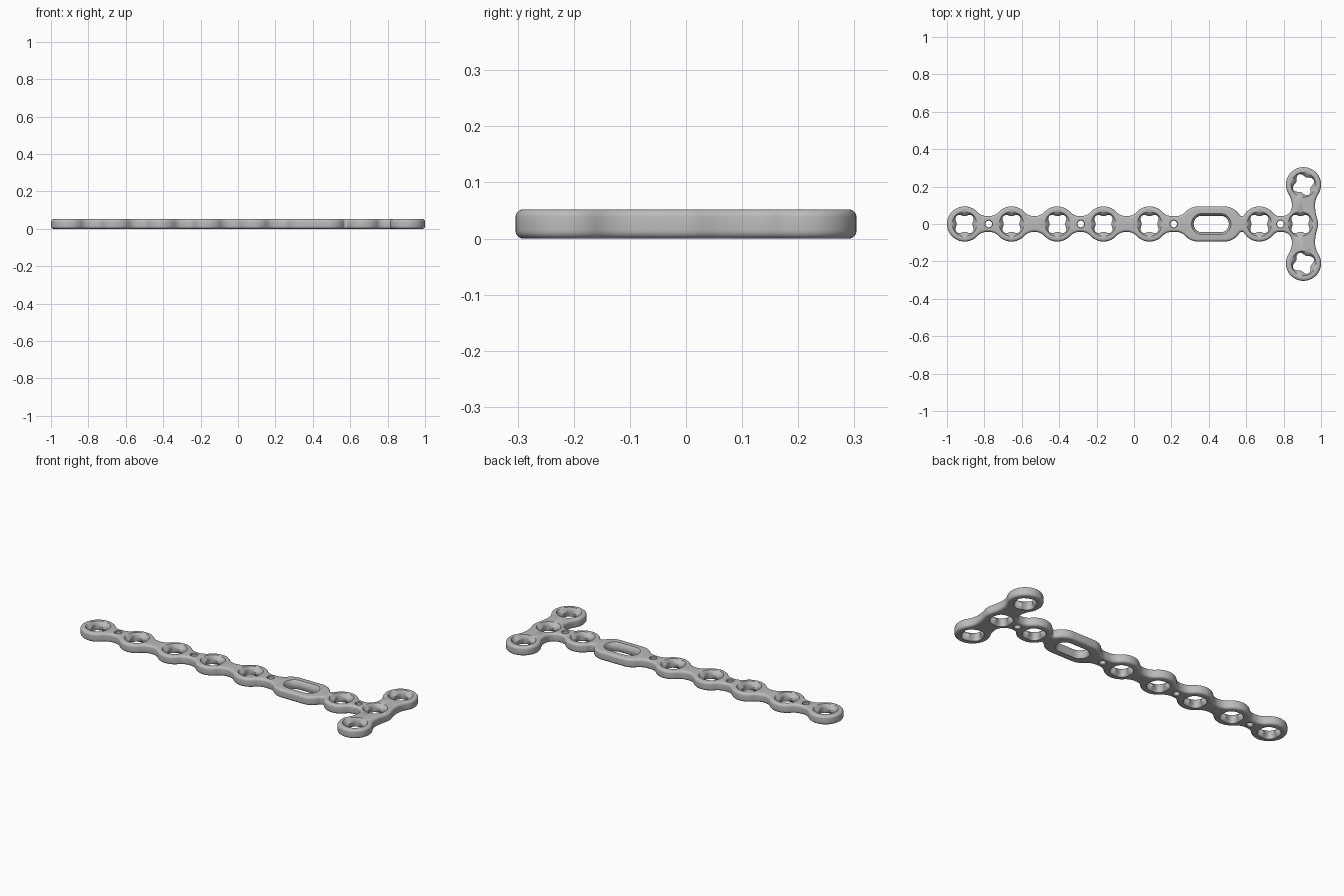
import bpy, bmesh, math
from math import cos, sin, radians, pi, sqrt, acos, degrees

if "Cube" in bpy.data.objects:
    bpy.data.objects.remove(bpy.data.objects["Cube"])

H, R, BEV = 0.052, 0.094, 0.014      # plate height, ring radius, edge rounding
NECK = 0.042                          # half width of the necks
RINGS = [-0.906, -0.655, -0.41, -0.163, 0.083]
SLOT, SLOT_A = 0.413, 0.07
LAST, HEAD = 0.67, 0.89
ARM = (0.906, 0.21)


def arc(cx, cy, r, a0, a1, step=6):
    n = max(2, int(abs(a1 - a0) / step) + 1)
    return [(cx + r * cos(radians(a0 + (a1 - a0) * i / n)),
             cy + r * sin(radians(a0 + (a1 - a0) * i / n))) for i in range(n + 1)]


def fillet(h, n):
    """Radius and contact angle of the concave arc joining a ring to a neck."""
    r = (h * h + n * n - R * R) / (2 * (R - n))
    return r, degrees(acos(h / (R + r)))


# Upper half of the outline, from the left tip to the right tip
circles = [(x, x) for x in RINGS] + [(SLOT - SLOT_A, SLOT + SLOT_A), (LAST, LAST)]
up, start = [], 180
for i, (xl, xr) in enumerate(circles):
    nxt = circles[i + 1][0] if i + 1 < len(circles) else HEAD
    h = min((nxt - xr) / 2, 0.12)
    r, t = fillet(h, NECK)
    if xl != xr:
        up += arc(xl, 0, R, start, 90) + arc(xr, 0, R, 90, t)
    else:
        up += arc(xl, 0, R, start, t)
    up += arc(xr + h, NECK + r, r, 180 + t, 270)
    if i + 1 < len(circles):
        up += arc(nxt - h, NECK + r, r, 270, 360 - t)
        start = 180 - t
# Corner into the cross arm, arm ring, then head ring
ax, ay = ARM
n, yj = 0.062, 0.10
up += arc(ax - n - 0.053, NECK + 0.053, 0.053, 270, 360)
r, t = fillet(ay - yj, n)
up += arc(ax - n - r, yj, r, 0, 90 - t)
up += arc(ax, ay, R, 270 - t, -90 + t)
up += arc(ax + n + r, yj, r, 90 + t, 180)
r, t = fillet(yj, ax + n - HEAD)
up += arc(ax + n + r, yj, r, 180, 270 - t)
up += arc(HEAD, 0, R, 90 - t, 0)

raw = up + [(x, -y) for x, y in reversed(up[1:-1])]
outline = []
for p in raw:
    if not outline or math.dist(p, outline[-1]) > 1e-3:
        outline.append(p)


def inset(pts, d):
    out = []
    for i, (x, y) in enumerate(pts):
        (x0, y0), (x1, y1) = pts[i - 1], pts[(i + 1) % len(pts)]
        tx, ty = x1 - x0, y1 - y0
        l = sqrt(tx * tx + ty * ty)
        out.append((x + d * ty / l, y - d * tx / l))
    return out


def lobed(cx, cy, r, amp, rot, n=64):
    """Four-lobed hole contour; amp 0 gives a circle."""
    pts = []
    for i in range(n):
        a = 2 * pi * i / n
        q = r - amp * cos(4 * (a - rot))
        pts.append((cx + q * cos(a), cy + q * sin(a)))
    return pts


def stadium(cx, a, r):
    return arc(cx + a, 0, r, -90, 90) + arc(cx - a, 0, r, 90, 270)


bm = bmesh.new()
top_edges, bottom_edges = [], []


def wall(levels):
    """Skin a stack of (z, contour) loops and remember the end loops."""
    loops = [[bm.verts.new((x, y, z)) for x, y in pts] for z, pts in levels]
    m = len(loops[0])
    for a, b in zip(loops, loops[1:]):
        for i in range(m):
            j = (i + 1) % m
            bm.faces.new((a[i], a[j], b[j], b[i]))
    for loop, store in ((loops[0], top_edges), (loops[-1], bottom_edges)):
        for i in range(m):
            store.append(bm.edges.get((loop[i], loop[(i + 1) % m])))


# Rounded outer rim
prof = [(BEV * (1 - cos(a)), BEV * (1 - sin(a))) for a in (k * pi / 10 for k in range(6))]
levels = [(H - dz, inset(outline, di)) for dz, di in prof]
levels += [(dz, inset(outline, di)) for dz, di in reversed(prof)]
wall(levels)

# Four-lobed screw holes with countersinks on both sides
holes = [(x, 0, 0) for x in RINGS + [LAST, HEAD]]
holes += [(ax, s * ay, radians(-20)) for s in (1, -1)]
for cx, cy, rot in holes:
    wall([(z, lobed(cx, cy, r, amp, rot)) for z, r, amp in
          ((H, 0.066, 0.001), (H - 0.004, 0.062, 0.003), (0.036, 0.054, 0.007),
           (0.030, 0.051, 0.0095), (0.018, 0.051, 0.0095),
           (0.006, 0.056, 0.005), (0, 0.060, 0.002))])

# Long slot
wall([(z, stadium(SLOT, 0.05, r)) for z, r in
      ((H, 0.056), (H - 0.004, 0.052), (0.032, 0.044), (0.014, 0.044), (0, 0.051))])

# Small wire holes in the necks
for cx in (-0.777, -0.285, 0.212, 0.783):
    wall([(z, lobed(cx, 0, r, 0, 0, 24)) for z, r in
          ((H, 0.021), (H - 0.004, 0.018), (0.004, 0.018), (0, 0.021))])

# Flat top and bottom
for edges in (top_edges, bottom_edges):
    bmesh.ops.triangle_fill(bm, use_beauty=True, edges=edges)
bmesh.ops.recalc_face_normals(bm, faces=bm.faces)

mesh = bpy.data.meshes.new("t_plate")
bm.to_mesh(mesh)
bm.free()
plate = bpy.data.objects.new("t_plate", mesh)
bpy.context.collection.objects.link(plate)
mat = bpy.data.materials.new("light_grey_metal")
mat.diffuse_color = (0.5, 0.5, 0.51, 1)
mat.use_nodes = True
mat.node_tree.nodes["Principled BSDF"].inputs["Base Color"].default_value = mat.diffuse_color
mesh.materials.append(mat)
bpy.context.view_layer.objects.active = plate
plate.select_set(True)
bpy.ops.object.shade_smooth_by_angle(angle=radians(35))
